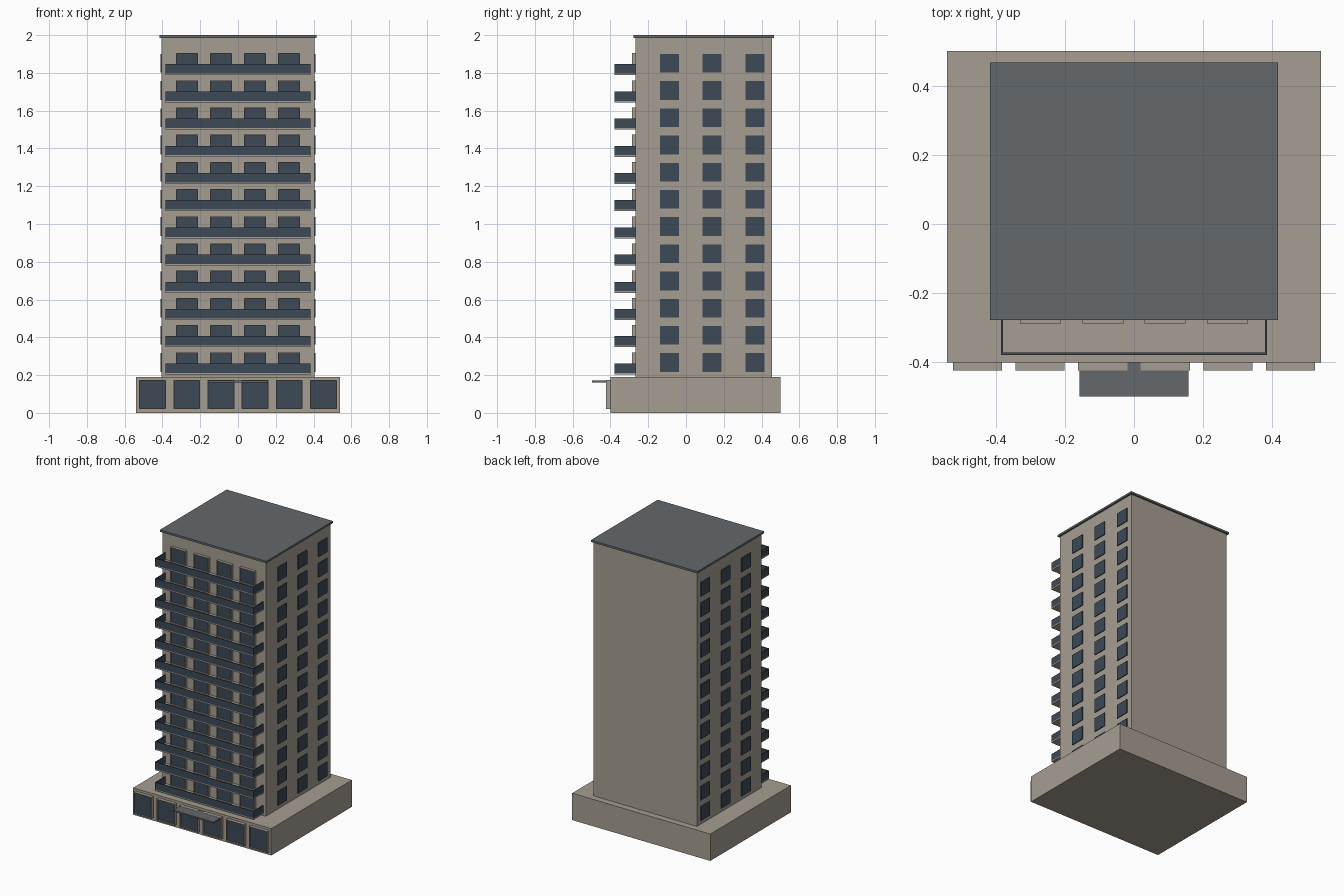
import bpy
import bmesh
from mathutils import Matrix, Vector

cube = bpy.data.objects.get("Cube")
if cube:
    bpy.data.objects.remove(cube, do_unlink=True)


def material(name, colour):
    mat = bpy.data.materials.new(name)
    mat.use_nodes = True
    mat.diffuse_color = (*colour, 1)
    mat.node_tree.nodes["Principled BSDF"].inputs["Base Color"].default_value = (*colour, 1)
    return mat


STONE = material("warm stone", (0.38, 0.34, 0.285))
GLASS = material("blue grey glass", (0.045, 0.068, 0.095))
ROOF = material("slate roof", (0.125, 0.14, 0.148))


def add_box(bm, x, y, z):
    """Add a box given as (low, high) ranges on each axis."""
    size = Vector((x[1] - x[0], y[1] - y[0], z[1] - z[0]))
    centre = Vector((sum(x), sum(y), sum(z))) / 2
    matrix = Matrix.Translation(centre) @ Matrix.Diagonal((*size, 1))
    bmesh.ops.create_cube(bm, size=1, matrix=matrix)


def build(name, mat, boxes):
    bm = bmesh.new()
    for b in boxes:
        add_box(bm, *b)
    mesh = bpy.data.meshes.new(name)
    bm.to_mesh(mesh)
    bm.free()
    mesh.materials.append(mat)
    obj = bpy.data.objects.new(name, mesh)
    bpy.context.collection.objects.link(obj)
    return obj


def frame_boxes(cx, width, z, y, bar):
    """Four bars around an opening on the front."""
    l, r = cx - width / 2, cx + width / 2
    return [((l, l + bar), y, z), ((r - bar, r), y, z),
            ((l + bar, r - bar), y, (z[0], z[0] + bar)),
            ((l + bar, r - bar), y, (z[1] - bar, z[1]))]


FRONT, BACK, SIDE = -0.267, 0.455, 0.404
PODIUM_TOP, FLOORS, PITCH = 0.19, 12, 0.144
floors = [0.207 + i * PITCH for i in range(FLOORS)]

# Main masses
build("podium", STONE, [((-0.54, 0.54), (-0.4, 0.5), (0, PODIUM_TOP))])
build("tower", STONE, [((-SIDE, SIDE), (FRONT, BACK), (PODIUM_TOP, 1.986))])
build("roof_slab", ROOF, [((-0.416, 0.416), (FRONT - 0.011, BACK + 0.012), (1.986, 2.0))])

# Front windows behind the balconies
frames, panes = [], []
for z in floors:
    for cx in (-0.27, -0.09, 0.09, 0.27):
        span = (z + 0.008, z + 0.114)
        frames += frame_boxes(cx, 0.118, span, (FRONT - 0.02, FRONT), 0.005)
        panes.append(((cx - 0.054, cx + 0.054), (FRONT - 0.012, FRONT),
                      (span[0] + 0.005, span[1] - 0.005)))
build("front_window_frames", STONE, frames)
build("front_window_glass", GLASS, panes)

# Side windows on both flanks
sides = []
for z in floors:
    for cy in (-0.088, 0.138, 0.365):
        for s in (-1, 1):
            x = sorted((s * (SIDE - 0.002), s * (SIDE + 0.006)))
            sides.append((x, (cy - 0.05, cy + 0.05), (z + 0.01, z + 0.109)))
build("side_window_glass", GLASS, sides)

# Balconies: floor slabs with solid panels on three sides
EDGE, OUT, RAIL = 0.385, -0.378, 0.006
slabs, rails = [], []
for z in floors:
    slabs.append(((-EDGE, EDGE), (OUT, FRONT), (z - 0.003, z + 0.005)))
    height = (z + 0.005, z + 0.055)
    rails.append(((-EDGE, EDGE), (OUT, OUT + RAIL), height))
    for s in (-1, 1):
        x = sorted((s * EDGE, s * (EDGE - RAIL)))
        rails.append((x, (OUT + RAIL, FRONT), height))
build("balcony_slabs", STONE, slabs)
build("balcony_railings", GLASS, rails)

# Shopfront windows on the podium
frames, panes = [], []
for i in range(6):
    cx = (i - 2.5) * 0.181
    span = (0.02, 0.173)
    frames += frame_boxes(cx, 0.142, span, (-0.423, -0.4), 0.005)
    panes.append(((cx - 0.066, cx + 0.066), (-0.414, -0.4), (0.025, 0.168)))
build("shopfront_frames", STONE, frames)
build("shopfront_glass", GLASS, panes)

# Entrance canopy
build("entrance_canopy", ROOF, [((-0.158, 0.158), (-0.498, -0.4), (0.162, 0.172))])
